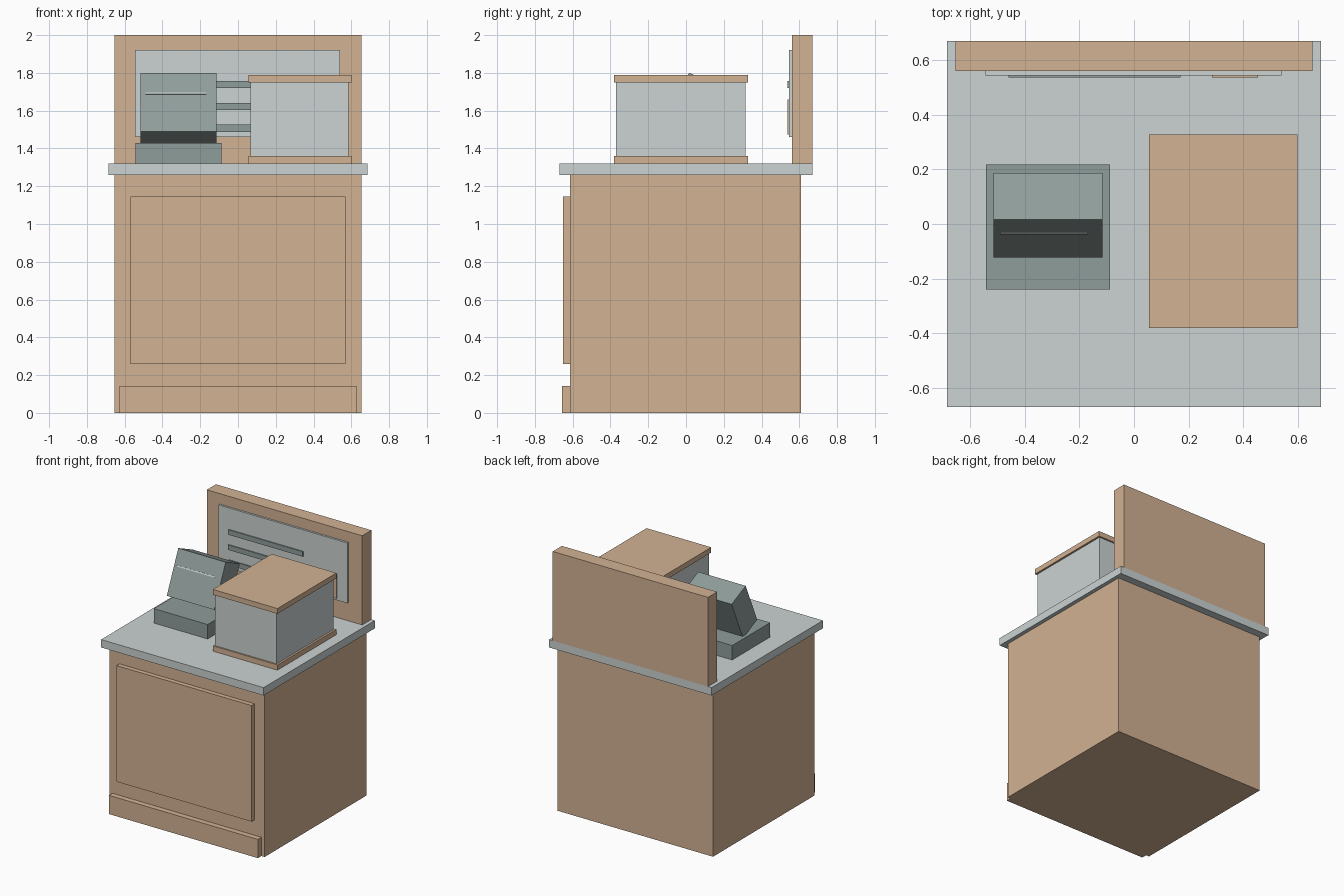
import bpy
import math

if "Cube" in bpy.data.objects:
    bpy.data.objects.remove(bpy.data.objects["Cube"])


def srgb(r, g, b):
    def lin(c):
        c /= 255
        return c / 12.92 if c <= 0.04045 else ((c + 0.055) / 1.055) ** 2.4
    return (lin(r), lin(g), lin(b), 1)


def material(name, rgb):
    m = bpy.data.materials.new(name)
    m.diffuse_color = srgb(*rgb)
    m.use_nodes = True
    m.node_tree.nodes["Principled BSDF"].inputs["Base Color"].default_value = m.diffuse_color
    return m


WOOD = material("tan wood", (210, 178, 147))
PALE = material("pale grey", (203, 211, 210))
GREY = material("mid grey", (143, 157, 154))


def box(name, x, y, z, mat, parent_matrix=None):
    """Box spanning the given (min, max) ranges."""
    xs, ys, zs = x, y, z
    verts = [(a, b, c) for a in xs for b in ys for c in zs]
    faces = [(0, 1, 3, 2), (4, 6, 7, 5), (0, 4, 5, 1),
             (2, 3, 7, 6), (0, 2, 6, 4), (1, 5, 7, 3)]
    mesh = bpy.data.meshes.new(name)
    mesh.from_pydata(verts, [], faces)
    mesh.materials.append(mat)
    obj = bpy.data.objects.new(name, mesh)
    bpy.context.collection.objects.link(obj)
    return obj


# Cabinet with raised front panel and kick board
box("cabinet", (-0.655, 0.655), (-0.615, 0.61), (0, 1.26), WOOD)
box("front_panel", (-0.57, 0.57), (-0.65, -0.615), (0.26, 1.145), WOOD)
box("kick_board", (-0.628, 0.628), (-0.657, -0.615), (0, 0.143), WOOD)

# Countertop
box("countertop", (-0.685, 0.685), (-0.67, 0.67), (1.26, 1.32), PALE)

# Back board with menu sheet, text bars and a small wooden plaque
box("back_board", (-0.655, 0.655), (0.56, 0.67), (1.32, 2.0), WOOD)
box("menu_sheet", (-0.545, 0.54), (0.545, 0.56), (1.46, 1.92), PALE)
for i, z in enumerate((1.738, 1.622, 1.507)):
    box(f"menu_bar_{i + 1}", (-0.46, 0.17), (0.537, 0.545),
        (z - 0.019, z + 0.019), GREY)
box("menu_plaque", (0.285, 0.455), (0.537, 0.545), (1.475, 1.66), WOOD)

# Display case between two wooden slabs
box("case_body", (0.065, 0.585), (-0.37, 0.315), (1.36, 1.75), PALE)
for name, z in (("case_base", 1.32), ("case_lid", 1.75)):
    box(name, (0.055, 0.6), (-0.382, 0.328), (z, z + 0.04), WOOD)

# Register: base, tilted screen block and thin line on its face
box("register_base", (-0.542, -0.088), (-0.24, 0.218), (1.32, 1.43), GREY)
screen = box("register_screen", (-0.515, -0.115), (0, 0.186), (0, 0.34), GREY)
line = box("screen_line", (-0.49, -0.17), (-0.004, 0), (0.214, 0.224), PALE)
for part in (screen, line):
    part.location = (0, -0.122, 1.49)
    part.rotation_euler = (-math.radians(24), 0, 0)
